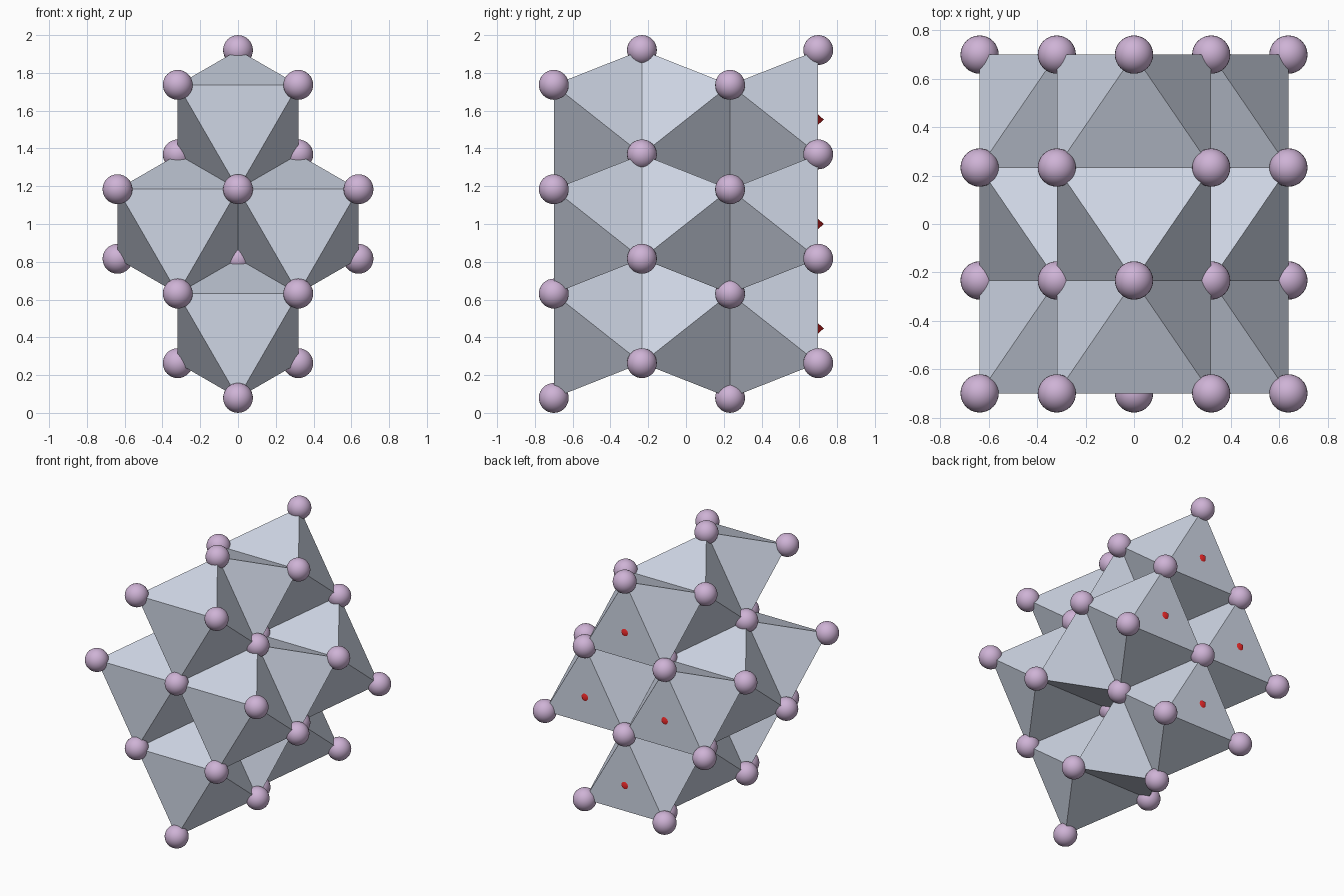
import bpy, bmesh, math

if "Cube" in bpy.data.objects:
    bpy.data.objects.remove(bpy.data.objects["Cube"])

A = 0.638                      # octahedron edge length
R = A / math.sqrt(3)           # triangle circumradius
ROW = A * math.sqrt(3) / 2     # spacing of chain rows
BALL = 0.079
LAYERS = [-0.70, -0.2333, 0.2333, 0.70]
CHAINS = [(0, 1 + ROW), (-A / 2, 1), (A / 2, 1), (0, 1 - ROW)]


def material(name, color):
    m = bpy.data.materials.new(name)
    m.diffuse_color = color
    m.use_nodes = True
    m.node_tree.nodes["Principled BSDF"].inputs["Base Color"].default_value = m.diffuse_color
    return m


face_mat = material("blue_grey", (0.62, 0.67, 0.78, 1))
ball_mat = material("mauve", (0.62, 0.45, 0.67, 1))
red_mat = material("red", (0.75, 0.02, 0.02, 1))


def triangle(cx, cz, layer):
    # triangles alternate between pointing down and up along the chain
    s = 1 if layer % 2 else -1
    y = LAYERS[layer]
    return [(cx, y, cz + s * R),
            (cx - A / 2, y, cz - s * R / 2),
            (cx + A / 2, y, cz - s * R / 2)]


def octahedron(points):
    bm = bmesh.new()
    for p in points:
        bm.verts.new(p)
    bmesh.ops.convex_hull(bm, input=bm.verts)
    bmesh.ops.recalc_face_normals(bm, faces=bm.faces)
    me = bpy.data.meshes.new("octahedron")
    bm.to_mesh(me)
    bm.free()
    me.materials.append(face_mat)
    bpy.context.collection.objects.link(bpy.data.objects.new("octahedron", me))


def arrow_part(name, cx, cz, y0, y1, r0, r1):
    bpy.ops.mesh.primitive_cone_add(vertices=16, radius1=r0, radius2=r1, depth=y1 - y0,
                                    location=(cx, (y0 + y1) / 2, cz),
                                    rotation=(-math.pi / 2, 0, 0))
    ob = bpy.context.object
    ob.name = name
    ob.data.materials.append(red_mat)
    bpy.ops.object.shade_smooth_by_angle()


# chains of face-sharing octahedra, each holding an arrow along +y
corners = {}
for cx, cz in CHAINS:
    for i in range(3):
        pts = triangle(cx, cz, i) + triangle(cx, cz, i + 1)
        octahedron(pts)
        for p in pts:
            corners[tuple(round(c, 3) + 0.0 for c in p)] = p
    tip = LAYERS[3] + 0.03
    arrow_part("arrow_head", cx, cz, tip - 0.06, tip, 0.052, 0)
    arrow_part("arrow_shaft", cx, cz, 0.25, tip - 0.06, 0.018, 0.018)

# balls on every distinct corner, sharing one mesh
bpy.ops.mesh.primitive_uv_sphere_add(segments=32, ring_count=16, radius=BALL)
first = bpy.context.object
first.name = "corner_ball"
bpy.ops.object.shade_smooth()
first.data.materials.append(ball_mat)
for n, p in enumerate(corners.values()):
    ob = first
    if n:
        ob = bpy.data.objects.new("corner_ball", first.data)
        bpy.context.collection.objects.link(ob)
    ob.location = p
